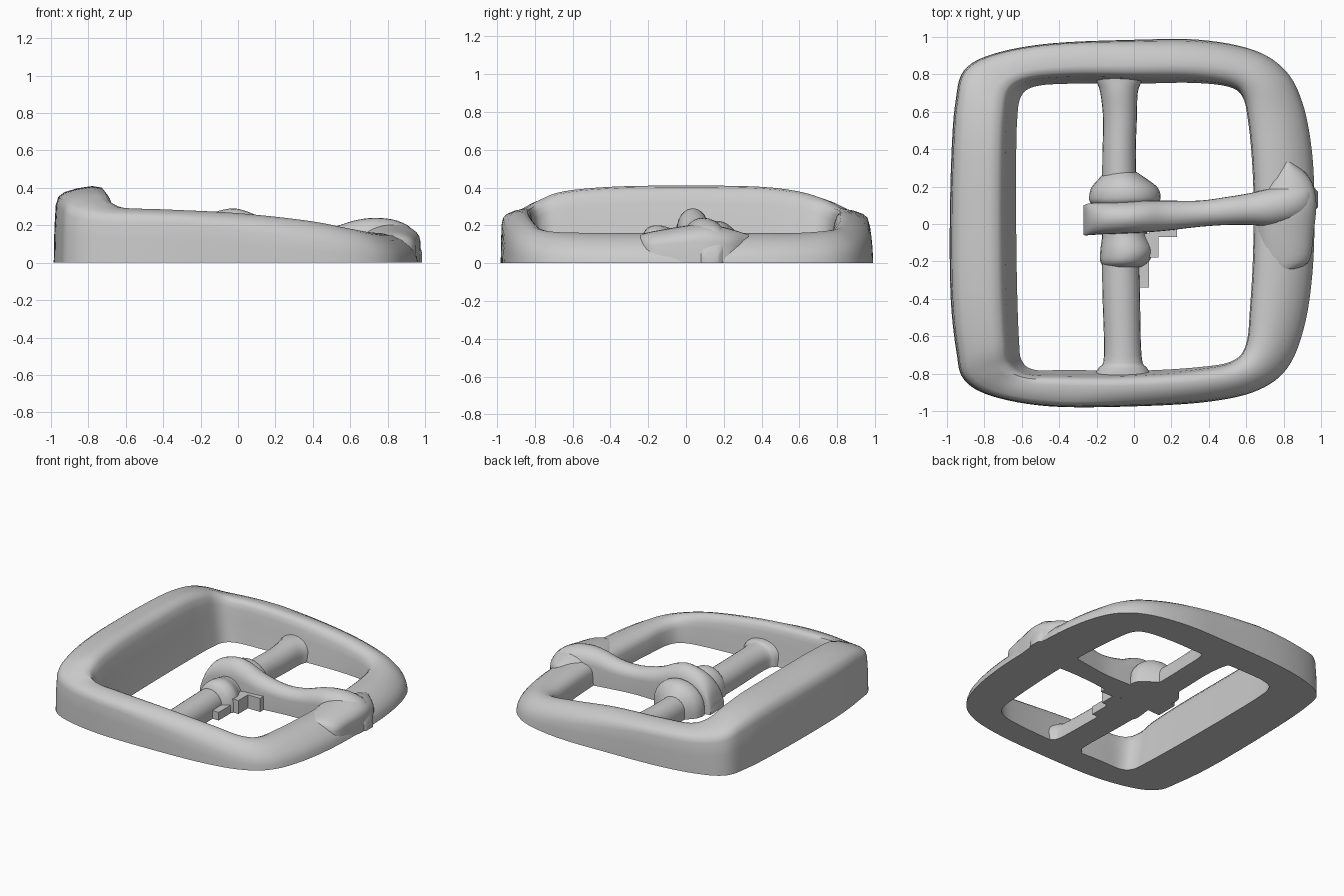
import bpy, bmesh, math
from mathutils import Vector

cube = bpy.data.objects.get("Cube")
if cube:
    bpy.data.objects.remove(cube, do_unlink=True)

metal = bpy.data.materials.new("grey_metal")
metal.use_nodes = True
GREY = (0.6, 0.6, 0.6, 1)
metal.diffuse_color = GREY
metal.node_tree.nodes["Principled BSDF"].inputs["Base Color"].default_value = GREY


def loft(name, sections, ring=False, sharp=50):
    """Skin a row of equal-length closed sections; ring joins last to first."""
    bm = bmesh.new()
    rows = [[bm.verts.new(p) for p in s] for s in sections]
    n, m = len(rows), len(rows[0])
    for i in range(n if ring else n - 1):
        a, b = rows[i], rows[(i + 1) % n]
        for j in range(m):
            k = (j + 1) % m
            bm.faces.new((a[j], a[k], b[k], b[j]))
    if not ring:
        bm.faces.new(rows[0])
        bm.faces.new(rows[-1][::-1])
    bmesh.ops.recalc_face_normals(bm, faces=bm.faces)
    me = bpy.data.meshes.new(name)
    bm.to_mesh(me)
    bm.free()
    me.materials.append(metal)
    ob = bpy.data.objects.new(name, me)
    bpy.context.collection.objects.link(ob)
    bpy.ops.object.select_all(action="DESELECT")
    ob.select_set(True)
    bpy.context.view_layer.objects.active = ob
    bpy.ops.object.shade_smooth_by_angle(angle=math.radians(sharp))
    return ob


def spline(pts, steps, closed=False):
    """Catmull-Rom interpolation of control tuples."""
    pts = [Vector(p) for p in pts]
    n, out = len(pts), []
    get = (lambda i: pts[i % n]) if closed else (lambda i: pts[max(0, min(n - 1, i))])
    for i in range(n if closed else n - 1):
        a, b, c, d = (get(i + k) for k in (-1, 0, 1, 2))
        for s in range(steps):
            t = s / steps
            out.append(0.5 * (2 * b + (c - a) * t + (2 * a - 5 * b + 4 * c - d) * t * t
                              + (3 * b - a - 3 * c + d) * t ** 3))
    if not closed:
        out.append(pts[-1])
    return out


def arch(name, axis, stations, steps=4, wall=0.5, power=1.0):
    """Round-topped solid standing on the ground.
    Stations are (position, side centre, half width, height)."""
    sections = []
    for pos, mid, half, h in spline(stations, steps):
        sec = [(mid + half, 0)]
        for i in range(13):
            a = math.pi * i / 12
            sec.append((mid + half * math.cos(a),
                        h * (wall + (1 - wall) * math.sin(a) ** power)))
        sec.append((mid - half, 0))
        sections.append([(pos, s, z) if axis == "x" else (s, pos, z) for s, z in sec])
    return loft(name, sections)


# Frame: outer x, outer y, inner x, inner y, crest height
frame = [
    (-0.985, 0, -0.63, 0, 0.41), (-0.98, -0.4, -0.625, -0.35, 0.405),
    (-0.95, -0.68, -0.615, -0.62, 0.38), (-0.91, -0.83, -0.6, -0.73, 0.335),
    (-0.76, -0.92, -0.53, -0.78, 0.295), (-0.45, -0.975, -0.35, -0.78, 0.285),
    (0, -0.975, 0, -0.785, 0.265), (0.4, -0.95, 0.35, -0.765, 0.225),
    (0.66, -0.89, 0.53, -0.73, 0.185), (0.82, -0.77, 0.6, -0.64, 0.165),
    (0.91, -0.55, 0.62, -0.45, 0.16), (0.955, -0.25, 0.635, -0.2, 0.16),
    (0.965, 0.1, 0.64, 0.1, 0.16), (0.95, 0.4, 0.63, 0.35, 0.16),
    (0.9, 0.65, 0.61, 0.55, 0.16), (0.81, 0.82, 0.58, 0.68, 0.17),
    (0.64, 0.93, 0.5, 0.735, 0.185), (0.35, 0.985, 0.3, 0.755, 0.225),
    (0, 0.985, 0, 0.75, 0.265), (-0.45, 0.965, -0.35, 0.75, 0.285),
    (-0.75, 0.91, -0.53, 0.735, 0.295), (-0.91, 0.82, -0.605, 0.68, 0.335),
    (-0.955, 0.65, -0.625, 0.55, 0.38), (-0.975, 0.4, -0.63, 0.35, 0.405)]

# Cross-sections from outside to inside: tall side and low side
tall = [(0, 0), (0.01, 0.45), (0.03, 0.75), (0.07, 0.86), (0.16, 0.92), (0.35, 0.97),
        (0.58, 1), (0.72, 0.98), (0.79, 0.9), (0.83, 0.78), (0.87, 0.55), (1, 0)]
low = [(0, 0), (0.02, 0.2), (0.06, 0.38), (0.13, 0.55), (0.25, 0.75), (0.42, 0.92),
       (0.6, 1), (0.75, 0.98), (0.87, 0.9), (0.94, 0.78), (0.98, 0.6), (1, 0)]
sections = []
for ox, oy, ix, iy, h in spline(frame, 6, True):
    t = min(1, max(0, (ox + 0.3) / 1.1))
    sec = []
    for (ua, va), (ub, vb) in zip(tall, low):
        u, v = ua + (ub - ua) * t, va + (vb - va) * t
        sec.append((ox + (ix - ox) * u, oy + (iy - oy) * u, h * v))
    sections.append(sec)
loft("buckle_frame", sections, ring=True)

# Centre bar, flaring where it meets the frame
arch("centre_bar", "y", [
    (-0.84, -0.06, 0.17, 0.16), (-0.77, -0.06, 0.13, 0.16), (-0.7, -0.06, 0.1, 0.15),
    (-0.3, -0.07, 0.1, 0.15), (0.3, -0.08, 0.09, 0.15), (0.55, -0.075, 0.09, 0.15),
    (0.7, -0.08, 0.1, 0.16), (0.76, -0.08, 0.12, 0.16), (0.82, -0.08, 0.14, 0.16)], wall=0.35)

# Rounded collars either side of the tongue
arch("rear_collar", "y", [
    (0.1, -0.06, 0.16, 0.19), (0.13, -0.05, 0.19, 0.22), (0.19, -0.05, 0.18, 0.22),
    (0.24, -0.06, 0.13, 0.19), (0.28, -0.07, 0.08, 0.14)], wall=0.2)
arch("front_collar", "y", [
    (-0.23, -0.06, 0.1, 0.15), (-0.2, -0.05, 0.13, 0.19), (-0.14, -0.04, 0.14, 0.2),
    (-0.06, -0.05, 0.12, 0.18), (0.0, -0.05, 0.12, 0.18)], wall=0.2)

# Tongue: loop over the bar, shank and raised tip
arch("tongue", "x", [
    (-0.27, 0.02, 0.08, 0.06), (-0.24, 0.025, 0.085, 0.17), (-0.17, 0.03, 0.085, 0.25),
    (-0.04, 0.035, 0.085, 0.29), (0.06, 0.04, 0.085, 0.27), (0.18, 0.045, 0.08, 0.215),
    (0.35, 0.055, 0.07, 0.18), (0.5, 0.07, 0.075, 0.19), (0.62, 0.08, 0.085, 0.225),
    (0.73, 0.09, 0.1, 0.24), (0.85, 0.11, 0.1, 0.225), (0.94, 0.13, 0.08, 0.17),
    (0.985, 0.13, 0.04, 0.05)], wall=0.6)

# Worn lump spreading over the low side beneath the tip
arch("tip_lump", "y", [
    (-0.24, 0.8, 0.08, 0.15), (-0.19, 0.81, 0.13, 0.165), (-0.05, 0.81, 0.15, 0.19),
    (0.1, 0.82, 0.155, 0.21), (0.2, 0.83, 0.13, 0.19), (0.27, 0.83, 0.09, 0.17),
    (0.33, 0.82, 0.03, 0.15)], wall=0.55)

# Small burrs along the low side of the centre bar
for name, x0, x1, y0, y1, h in [("burr_inner", 0.0, 0.13, -0.18, -0.05, 0.1),
                                ("burr_outer", 0.0, 0.08, -0.34, -0.2, 0.06),
                                ("burr_corner", 0.08, 0.23, -0.07, 0.0, 0.1)]:
    loft(name, [[(x, y0, 0), (x, y1, 0), (x, y1, h), (x, y0, h)] for x in (x0, x1)])
